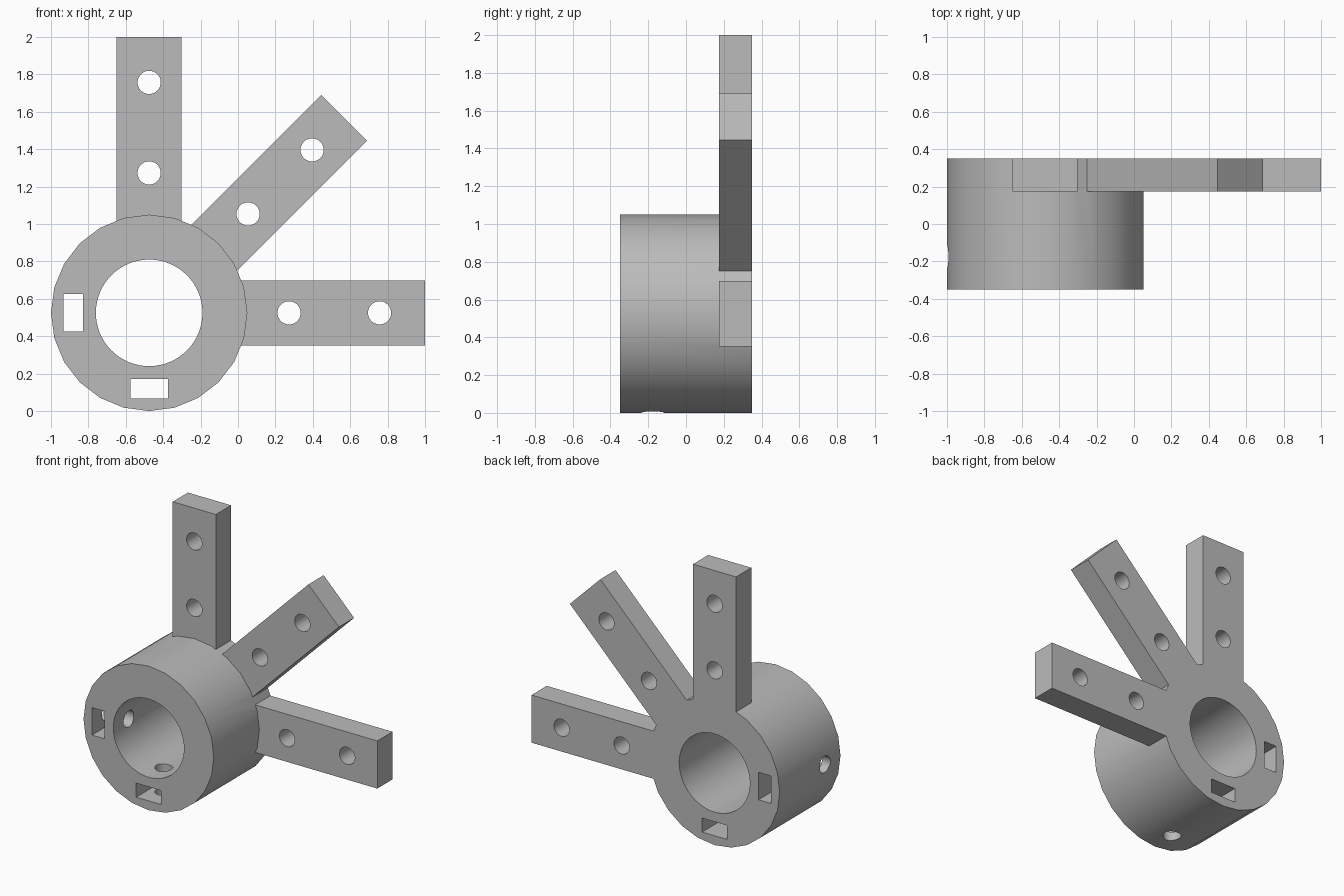
import bpy
from math import pi, radians
from mathutils import Matrix, Vector

default = bpy.data.objects.get("Cube")
if default:
    bpy.data.objects.remove(default, do_unlink=True)

HUB = Vector((-0.475, 0, 0.525))   # hub axis
HUB_RADIUS, BORE_RADIUS, HALF_DEPTH = 0.525, 0.285, 0.35
ARM_FRONT, ARM_REACH, ARM_WIDTH = 0.175, 1.475, 0.347

grey = bpy.data.materials.new("grey plastic")
grey.use_nodes = True
grey.diffuse_color = (0.5, 0.5, 0.5, 1)
grey.node_tree.nodes["Principled BSDF"].inputs["Base Color"].default_value = (0.5, 0.5, 0.5, 1)


def finish(name, angle):
    """Name the new part and turn it about the hub axis, from +x towards +z."""
    ob = bpy.context.object
    ob.name = name
    ob.data.materials.append(grey)
    ob.matrix_world = Matrix.Translation(HUB) @ Matrix.Rotation(-angle, 4, 'Y') @ ob.matrix_basis
    return ob


def box(name, x, y, z, angle=0):
    """Box between x, y and z ranges, x pointing outward from the hub."""
    bpy.ops.mesh.primitive_cube_add(size=1, location=[sum(r) / 2 for r in (x, y, z)])
    bpy.context.object.scale = [r[1] - r[0] for r in (x, y, z)]
    bpy.context.view_layer.update()
    return finish(name, angle)


def cylinder(name, radius, depth, sides, at=(0, 0, 0), turn=(pi / 2, 0, 0), angle=0):
    bpy.ops.mesh.primitive_cylinder_add(vertices=sides, radius=radius, depth=depth,
                                        location=at, rotation=turn)
    bpy.context.view_layer.update()
    return finish(name, angle)


def combine(target, other, operation):
    mod = target.modifiers.new(other.name, 'BOOLEAN')
    mod.operation, mod.solver, mod.object = operation, 'EXACT', other
    bpy.context.view_layer.objects.active = target
    bpy.ops.object.modifier_apply(modifier=mod.name)
    bpy.data.objects.remove(other, do_unlink=True)


# Hub with three flat arms
bracket = cylinder("hub_with_arms", HUB_RADIUS, 2 * HALF_DEPTH, 24)
arm_angles = [radians(a) for a in (0, 45, 90)]
for a in arm_angles:
    arm = box("arm", (0.4, ARM_REACH), (ARM_FRONT, HALF_DEPTH),
              (-ARM_WIDTH / 2, ARM_WIDTH / 2), a)
    combine(bracket, arm, 'UNION')

# Central bore and two screw holes in each arm
combine(bracket, cylinder("bore_cutter", BORE_RADIUS, 1, 64), 'DIFFERENCE')
for a in arm_angles:
    for reach in (0.748, 1.232):
        hole = cylinder("arm_hole_cutter", 0.062, 1, 32, at=(reach, 0, 0), angle=a)
        combine(bracket, hole, 'DIFFERENCE')

# Nut slots through the hub wall, each crossed by a radial set-screw hole
for a in (pi, 1.5 * pi):
    slot = box("slot_cutter", (0.355, 0.457), (-0.5, 0.5), (-0.1, 0.1), a)
    combine(bracket, slot, 'DIFFERENCE')
    screw = cylinder("screw_cutter", 0.06, 0.5, 32, at=(0.4, -0.175, 0),
                     turn=(0, pi / 2, 0), angle=a)
    combine(bracket, screw, 'DIFFERENCE')

# Smooth round walls, sharp corners
bpy.ops.object.select_all(action='DESELECT')
bracket.select_set(True)
bpy.context.view_layer.objects.active = bracket
bpy.ops.object.shade_smooth_by_angle(angle=radians(30))
